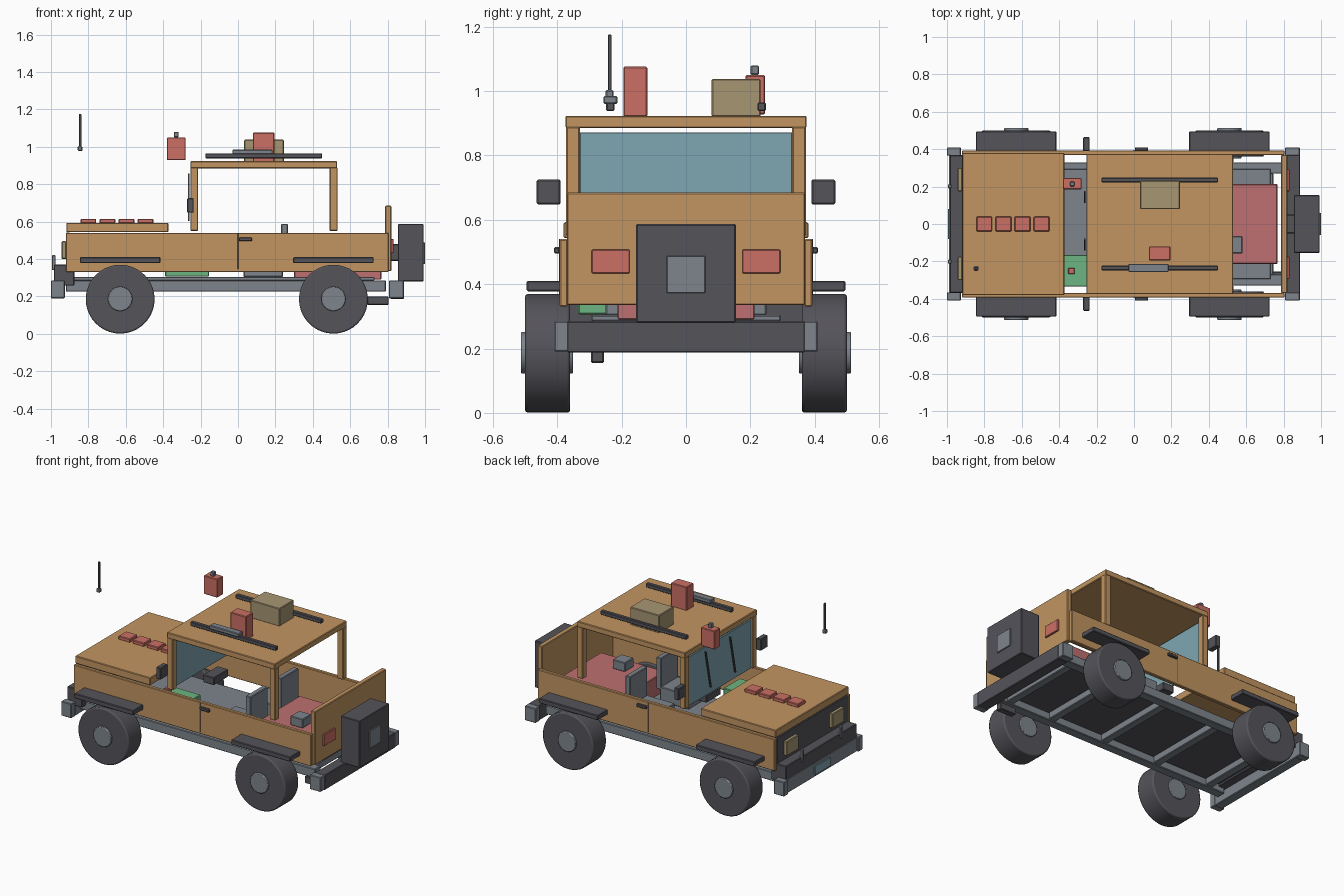
import bpy
import math
from mathutils import Vector

cube = bpy.data.objects.get("Cube")
if cube:
    bpy.data.objects.remove(cube, do_unlink=True)


def material(name, r, g, b):
    m = bpy.data.materials.new(name)
    m.use_nodes = True
    m.diffuse_color = (r, g, b, 1)
    m.node_tree.nodes["Principled BSDF"].inputs["Base Color"].default_value = (r, g, b, 1)
    return m


TAN = material("tan paint", .54, .30, .12)
DARK = material("dark rubber", .09, .087, .102)
GREY = material("grey metal", .21, .235, .266)
RED = material("red paint", .60, .16, .13)
PINK = material("cargo red", .52, .16, .165)
GLASS = material("blue glass", .21, .38, .45)
GREEN = material("green battery", .15, .46, .22)
KHAKI = material("khaki", .39, .31, .17)


def box(name, mat, xs, ys, zs, bevel=.004):
    """Box from its extents along x, y and z."""
    lo, hi = Vector((xs[0], ys[0], zs[0])), Vector((xs[1], ys[1], zs[1]))
    bpy.ops.mesh.primitive_cube_add(size=1, location=(lo + hi) / 2)
    ob = bpy.context.object
    ob.name = name
    ob.scale = hi - lo
    bpy.ops.object.transform_apply(location=False, rotation=False, scale=True)
    ob.data.materials.append(mat)
    mod = ob.modifiers.new("edge", 'BEVEL')
    mod.width = min(bevel, min(hi - lo) * .2)
    mod.segments = 1
    return ob


def pair(name, mat, xs, ys, zs):
    """Two boxes mirrored across the length of the vehicle."""
    box("left_" + name, mat, xs, (-ys[1], -ys[0]), zs)
    box("right_" + name, mat, xs, ys, zs)


def disc(name, mat, x, y, z, radius, depth, bevel):
    """Cylinder lying across the vehicle."""
    bpy.ops.mesh.primitive_cylinder_add(vertices=40, radius=radius, depth=depth,
                                        location=(x, y, z), rotation=(math.pi / 2, 0, 0))
    ob = bpy.context.object
    ob.name = name
    ob.data.materials.append(mat)
    mod = ob.modifiers.new("edge", 'BEVEL')
    mod.width = bevel
    mod.segments = 2
    bpy.ops.object.shade_smooth_by_angle(angle=math.radians(35))


# Wheels and flares
for end, x in (("front", -.63), ("rear", .51)):
    for side, s in (("left", -1), ("right", 1)):
        disc(f"{end}_{side}_tyre", DARK, x, s * .43, .185, .184, .14, .008)
        disc(f"{end}_{side}_hub", GREY, x, s * .432, .187, .065, .162, .004)
    pair(end + "_flare", DARK, (x - .215, x + .215), (.385, .495), (.378, .41))

# Chassis
pair("chassis_rail", GREY, (-.92, .79), (.27, .33), (.225, .285))
for i, x in enumerate((-.8, -.4, 0, .4, .72)):
    box(f"crossmember_{i + 1}", GREY, (x - .025, x + .025), (-.27, .27), (.23, .276))
box("skid_plate", DARK, (-.88, .73), (-.28, .28), (.272, .285))
box("floor", GREY, (-.88, .73), (-.295, .295), (.285, .304))
box("exhaust", DARK, (.69, .805), (-.295, -.255), (.155, .2))

# Body
pair("side_panel", TAN, (-.92, .805), (.368, .393), (.33, .54))
box("tailgate", TAN, (.787, .82), (-.37, .37), (.335, .685))
box("hood", TAN, (-.918, -.372), (-.38, .38), (.543, .593))
box("grille", DARK, (-.92, -.9), (-.368, .368), (.33, .542))
pair("headlight", KHAKI, (-.943, -.918), (.175, .3), (.4, .495))
pair("tail_light", RED, (.818, .832), (.175, .293), (.433, .508))
pair("door_handle", DARK, (.005, .075), (.392, .41), (.495, .515))
pair("door_seam", DARK, (-.002, .002), (.391, .395), (.345, .54))
for i in range(4):
    x = -.8 + i * .102
    box(f"hood_vent_{i + 1}", RED, (x - .042, x + .042), (-.04, .04), (.59, .615))

# Cab
box("roof", TAN, (-.255, .53), (-.375, .375), (.885, .923))
pair("front_pillar", TAN, (-.255, -.213), (.33, .373), (.55, .89))
pair("rear_pillar", TAN, (.49, .532), (.33, .373), (.55, .89))
box("windshield", GLASS, (-.243, -.233), (-.33, .33), (.55, .872))
pair("mirror", DARK, (-.272, -.237), (.39, .464), (.648, .725))
for i, y in enumerate((-.11, .145)):
    wiper = box(f"wiper_{i + 1}", DARK, (-.268, -.258), (y - .006, y + .006), (.6, .86))
    wiper.rotation_euler.x = math.radians(-12)

# Bumpers
box("front_bumper", GREY, (-.988, -.927), (-.37, .37), (.19, .285))
box("front_guard", DARK, (-.985, -.875), (-.368, .368), (.258, .37))
box("rear_bumper", DARK, (.815, .888), (-.37, .37), (.187, .285))
pair("front_bumper_end", GREY, (-1, -.925), (.365, .41), (.19, .285))
pair("rear_bumper_end", GREY, (.807, .887), (.365, .41), (.19, .285))
pair("tow_hook", GREY, (-.995, -.975), (.19, .212), (.34, .42))
box("number_plate", GLASS, (-.995, -.987), (-.08, .08), (.205, .262))

# Spare on the tailgate
box("spare_case", DARK, (.855, .993), (-.155, .155), (.28, .587))
box("spare_mount", DARK, (.815, .86), (-.05, .05), (.39, .48))
box("spare_hub", GREY, (.99, 1), (-.06, .06), (.372, .488))

# Interior
for side, y in (("right", -.16), ("left", .16)):
    box(side + "_seat_cushion", GREY, (.03, .24), (y - .09, y + .09), (.304, .4))
    box(side + "_seat_back", GREY, (.23, .266), (y - .09, y + .09), (.38, .588))
box("cargo_bed", PINK, (.3, .767), (-.213, .213), (.29, .43))
box("cargo_box", GREY, (.49, .58), (-.157, -.065), (.43, .49))
box("dash_pod", DARK, (-.22, -.14), (-.05, .1), (.48, .53))
box("battery", GREEN, (-.39, -.155), (-.335, -.165), (.306, .46))
box("battery_cap", RED, (-.352, -.317), (-.268, -.235), (.46, .49))

# Roof load
pair("roof_rail", DARK, (-.175, .45), (.222, .248), (.938, .965))
box("light_bar", GREY, (-.03, .185), (-.257, -.213), (.96, .985))
box("khaki_crate", KHAKI, (.033, .245), (.08, .232), (.92, 1.038))
box("red_crate", RED, (.08, .195), (-.195, -.12), (.92, 1.076))

# Fuel can and antenna
box("fuel_can", RED, (-.38, -.28), (.185, .246), (.928, 1.05))
box("fuel_can_cap", GREY, (-.343, -.317), (.201, .227), (1.05, 1.08))
box("antenna_base", GREY, (-.857, -.832), (-.25, -.225), (.978, 1.003))
box("antenna", DARK, (-.851, -.838), (-.243, -.231), (1, 1.176))
